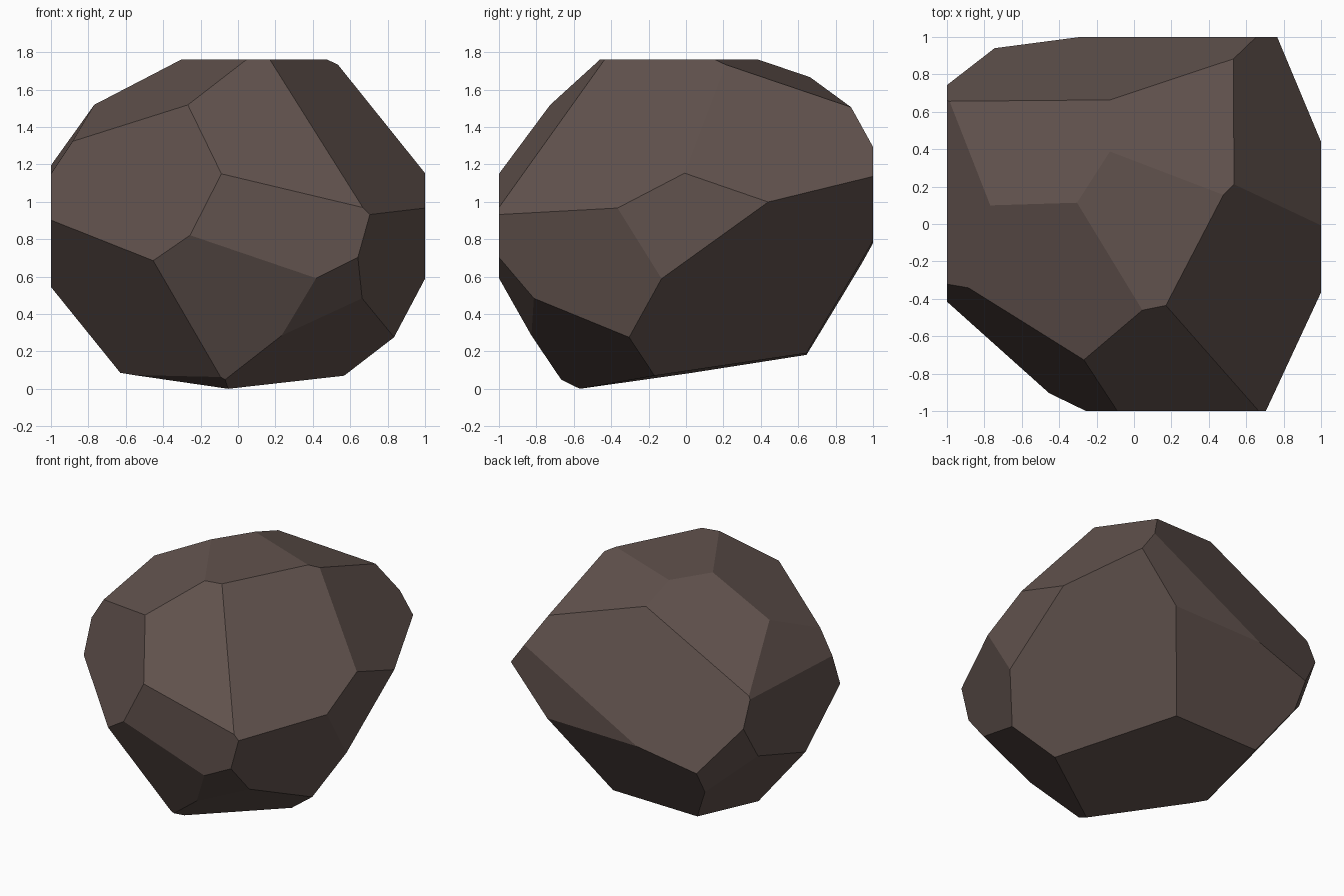
import bpy
import bmesh
from mathutils import Vector, Matrix

default_cube = bpy.data.objects.get("Cube")
if default_cube:
    bpy.data.objects.remove(default_cube, do_unlink=True)

# Each chisel cut: outward direction (x, y, z) and plane offset along it
CHISEL_CUTS = {
    # crown
    "crown_back_right": (.13, .34, 1, 1.875),
    "crown_back_left": (-.53, .34, 1, 1.96),
    "crown_left": (-.51, -.31, 1, 1.88),
    "crown_front": (.2, -1, .84, 1.948),
    # upper shoulders
    "shoulder_right_front": (1, -.52, 1, 2.157),
    "shoulder_right_back": (1, .245, .71, 1.817),
    "shoulder_back": (-.23, 1, .42, 1.393),
    "shoulder_left": (-1, -.03, .66, 1.768),
    "shoulder_front_left": (-.745, -1, .38, 1.503),
    # lower flanks
    "flank_right_front": (1, -.45, -.28, .894),
    "flank_right_back": (1, .633, -.88, .399),
    "flank_back": (.01, 1, -.6, .53),
    "flank_back_left": (-1, .62, -.4, 1.06),
    "flank_left": (-1, .26, -.79, .57),
    "flank_front_left": (-1, -.737, -.858, .532),
    "flank_front": (-.16, -1, -.47, .655),
    "flank_front_right": (.405, -1, -.81, .69),
    # underside
    "base_front_right": (.48, -.57, -1, .298),
    "base_front_left": (-.55, -.396, -1, .253),
    "base": (.013, .155, -1, -.089),
}


def make_material(name, rgb):
    color = (*rgb, 1)
    material = bpy.data.materials.new(name)
    material.use_nodes = True
    material.diffuse_color = color
    shader = next(n for n in material.node_tree.nodes if n.type == "BSDF_PRINCIPLED")
    shader.inputs["Base Color"].default_value = color
    shader.inputs["Roughness"].default_value = 0.9
    return material


def chisel(bm, direction, offset):
    """Slice off everything beyond the plane and cap the opening."""
    normal = Vector(direction)
    point = normal * (offset / normal.length_squared)
    result = bmesh.ops.bisect_plane(
        bm, geom=bm.verts[:] + bm.edges[:] + bm.faces[:], dist=1e-5,
        plane_co=point, plane_no=normal, clear_outer=True)
    rim = [e for e in result["geom_cut"]
           if isinstance(e, bmesh.types.BMEdge) and e.is_boundary]
    if rim:
        bmesh.ops.holes_fill(bm, edges=rim, sides=0)


# Stone block, trimmed facet by facet
bm = bmesh.new()
block = Matrix.Translation((0, 0, .76)) @ Matrix.Diagonal((2, 2, 2, 1))
bmesh.ops.create_cube(bm, size=1, matrix=block)
for *direction, offset in CHISEL_CUTS.values():
    chisel(bm, direction, offset)
bmesh.ops.recalc_face_normals(bm, faces=bm.faces[:])

# Rest the lowest corner on the ground
lowest = min(v.co.z for v in bm.verts)
bmesh.ops.translate(bm, verts=bm.verts[:], vec=(0, 0, -lowest))

mesh = bpy.data.meshes.new("boulder")
bm.to_mesh(mesh)
bm.free()
mesh.materials.append(make_material("brown stone", (.12, .085, .075)))
boulder = bpy.data.objects.new("boulder", mesh)
bpy.context.collection.objects.link(boulder)
